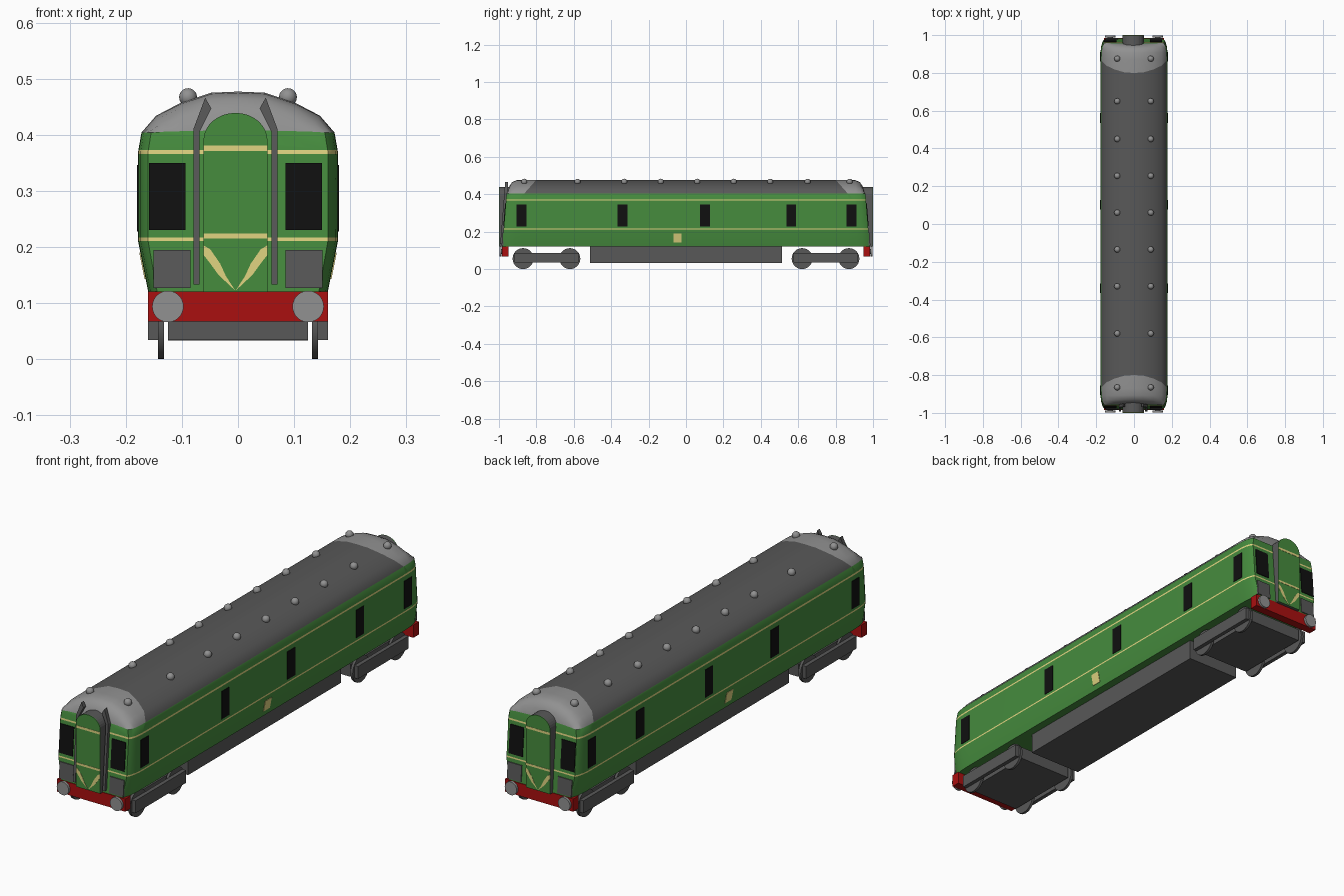
import bpy, bmesh, math
from mathutils import Matrix

if "Cube" in bpy.data.objects:
    bpy.data.objects.remove(bpy.data.objects["Cube"])


def mat(name, rgb):
    m = bpy.data.materials.new(name)
    m.diffuse_color = (*rgb, 1)
    m.use_nodes = True
    m.node_tree.nodes["Principled BSDF"].inputs["Base Color"].default_value = m.diffuse_color
    return m


GREEN = mat("green", (0.061, 0.262, 0.048))
DARK = mat("dark_grey", (0.098, 0.098, 0.098))
LIGHT = mat("light_grey", (0.283, 0.283, 0.283))
CREAM = mat("cream", (0.75, 0.66, 0.22))
RED = mat("red", (0.40, 0.005, 0.005))
BLACK = mat("black", (0.005, 0.005, 0.005))


def finish(name, bm, *mats, smooth=None):
    bmesh.ops.recalc_face_normals(bm, faces=bm.faces)
    me = bpy.data.meshes.new(name)
    bm.to_mesh(me)
    bm.free()
    ob = bpy.data.objects.new(name, me)
    bpy.context.collection.objects.link(ob)
    for m in mats:
        me.materials.append(m)
    if smooth:
        bpy.ops.object.select_all(action='DESELECT')
        ob.select_set(True)
        bpy.context.view_layer.objects.active = ob
        bpy.ops.object.shade_smooth_by_angle(angle=math.radians(smooth))
    return ob


def prism(name, pts, place, lo, hi, m):
    """Extrude a 2D outline; place(a, b, d) maps outline point and depth to 3D."""
    bm = bmesh.new()
    a = [bm.verts.new(place(p, q, lo)) for p, q in pts]
    b = [bm.verts.new(place(p, q, hi)) for p, q in pts]
    bm.faces.new(a)
    bm.faces.new(b)
    n = len(pts)
    for i in range(n):
        bm.faces.new((a[i], a[(i + 1) % n], b[(i + 1) % n], b[i]))
    return finish(name, bm, m)


def rect(a0, a1, b0, b1):
    return [(a0, b0), (a1, b0), (a1, b1), (a0, b1)]


def box(name, x0, x1, y0, y1, z0, z1, m):
    return prism(name, rect(x0, x1, y0, y1), lambda x, y, z: (x, y, z), z0, z1, m)


def cylinder(name, r, depth, loc, axis, m, seg=28):
    bm = bmesh.new()
    bmesh.ops.create_cone(bm, cap_ends=True, segments=seg, radius1=r, radius2=r, depth=depth)
    bm.transform(Matrix.Translation(loc) @ Matrix.Rotation(math.pi / 2, 4, axis))
    return finish(name, bm, m, smooth=40)


# Body shell: one cross-section lofted along the length, rounded at both ends
HALF = [(.16, .12), (.178, .21), (.178, .37), (.172, .404), (.146, .434), (.104, .456), (.048, .475), (0, .477)]
SECTION = HALF + [(-x, z) for x, z in HALF[-2::-1]]
EAVES, END = .404, .968


def lean(z):
    return (.30 - z) * .08


# distance from middle, roof height factor, width factor, lean amount
RINGS = [(.87, 1, 1, 0), (.91, .97, .995, .2), (.937, .83, .975, .5), (.957, .5, .94, .8), (END, .05, .90, 1)]
bm = bmesh.new()
loops = []
for s, rings in ((-1, RINGS[::-1]), (1, RINGS)):
    for d, f, w, k in rings:
        loops.append([bm.verts.new((x * w, s * (d + k * lean(z)),
                                    z if z <= EAVES else EAVES + (z - EAVES) * f)) for x, z in SECTION])
for a, b in zip(loops, loops[1:]):
    for i in range(len(a)):
        j = (i + 1) % len(a)
        bm.faces.new((a[i], a[j], b[j], b[i]))
bm.faces.new(loops[0])
bm.faces.new(loops[-1])
# cut stripe edges and the slanted edges of the pale roof ends
cuts = [((0, 0, z), (0, 0, 1)) for z in (.211, .217, .366, .373)]
cuts += [((0, s * .80, .477), (0, s * .073, .065)) for s in (-1, 1)]
for co, no in cuts:
    bmesh.ops.bisect_plane(bm, geom=bm.verts[:] + bm.edges[:] + bm.faces[:], plane_co=co, plane_no=no)
for face in bm.faces:
    c = face.calc_center_median()
    if c.z > EAVES:
        face.material_index = 2 if abs(c.y) * .073 + c.z * .065 > .8 * .073 + .477 * .065 else 1
    elif .211 < c.z < .217 or .366 < c.z < .373:
        face.material_index = 3
finish("body_shell", bm, GREEN, DARK, LIGHT, CREAM, smooth=35)


# Side windows and cream panels, following the wall
def wall(z):
    return .178 if z > .21 else .16 + (z - .12) * .2


for s, side in ((1, "right"), (-1, "left")):
    def on_side(y, z, d):
        return (s * (wall(z) + d), y, z)
    for i, y in enumerate((-.88, -.34, .102, .562, .885)):
        prism(f"{side}_window_{i}", rect(y - .026, y + .026, .228, .346), on_side, -.005, .002, BLACK)
    prism(f"{side}_panel", rect(-.067, -.024, .143, .19), on_side, -.003, .002, CREAM)

# End details
CX = -.0045
arch = [(.057 * math.cos(math.pi * t / 16), .39 + .049 * math.sin(math.pi * t / 16)) for t in range(17)]
door = [(CX + x, z) for x, z in [(-.057, .12), (.057, .12)] + arch]
chevron = [(.057, .203), (.045, .196), (.027, .170), (.017, .148), (0, .122), (.030, .150), (.046, .172), (.057, .186)]
pipe = [(.075, .133), (.064, .133), (.064, .405), (.043, .447), (.054, .466), (.075, .41)]

for s, end in ((-1, "front"), (1, "back")):
    def on_end(x, z, d):
        return (x, s * (END + lean(z) + d), z)

    def flat(x, z, d):
        return (x, s * d, z)
    # gangway door
    prism(end + "_gangway", door, flat, .93, .996, DARK)
    prism(end + "_gangway_door", door, flat, .996, .999, GREEN)
    for i, (z0, z1) in enumerate(((.215, .224), (.371, .381))):
        prism(f"{end}_door_stripe_{i}", rect(CX - .057, CX + .057, z0, z1), flat, .998, 1, CREAM)
    for m in (-1, 1):
        prism(f"{end}_chevron_{m}", [(CX + m * x, z) for x, z in chevron], flat, .998, 1, CREAM)
        # windscreen and equipment cover
        prism(f"{end}_windscreen_{m}", rect(CX + m * .089, CX + m * .154, .23, .35), on_end, -.005, .003, BLACK)
        prism(f"{end}_cover_{m}", rect(m * .085, m * .151, .127, .195), on_end, -.005, .004, DARK)
        # exhaust pipes on the front only
        if s < 0:
            prism(f"exhaust_pipe_{m}", [(CX + m * x, z) for x, z in pipe], on_end, -.004, .012, DARK)
        # buffers
        cylinder(f"{end}_buffer_stem_{m}", .014, .03, (m * .125, s * .975, .094), 'X', DARK, 16)
        cylinder(f"{end}_buffer_head_{m}", .028, .010, (m * .125, s * .992, .094), 'X', LIGHT)
    box(end + "_buffer_beam", -.16, .16, s * .948, s * .985, .067, .121, RED)

    # Bogie: centre block, side frames and wheels
    cy = s * .746
    box(end + "_bogie_block", -.125, .125, cy - .17, cy + .17, .034, .087, DARK)
    for m in (-1, 1):
        box(f"{end}_bogie_frame_{m}", m * .143, m * .16, cy - .17, cy + .17, .034, .087, DARK)
        for w in (-.125, .125):
            cylinder(f"{end}_wheel_{m}_{w}", .056, .011, (m * .1375, cy + w, .056), 'Y', DARK)

# Underfloor equipment box
box("underfloor_box", -.125, .125, -.513, .513, .033, .125, DARK)

# Roof vents
for i, y in enumerate((.875, .65, .45, .255, .06, -.135, -.33, -.58, -.865)):
    for m in (-1, 1):
        bm = bmesh.new()
        bmesh.ops.create_uvsphere(bm, u_segments=16, v_segments=10, radius=.016)
        bm.transform(Matrix.Translation((m * .089, y, .467)))
        finish(f"roof_vent_{i}_{m}", bm, LIGHT, smooth=60)
